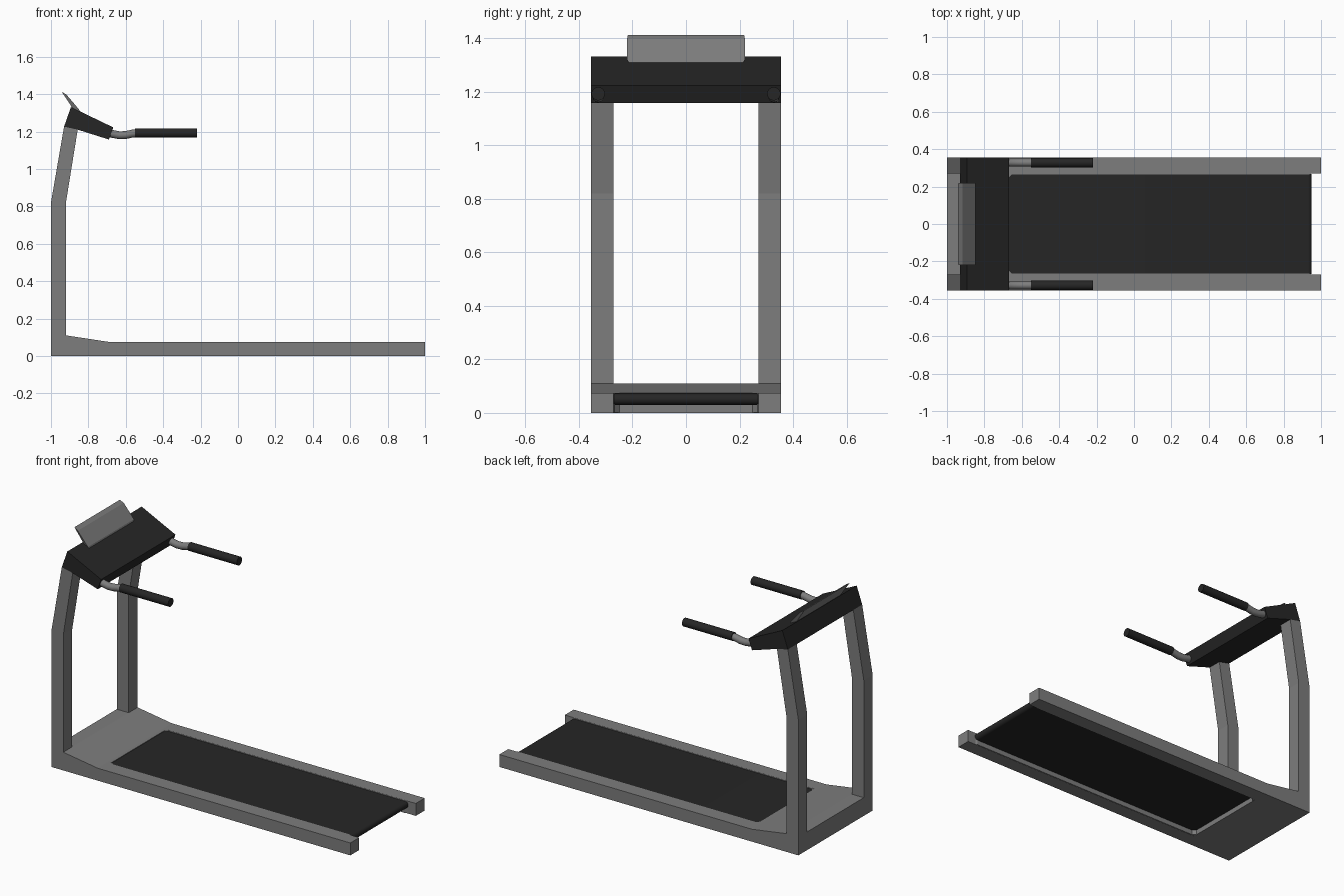
import bpy, bmesh, math
from mathutils import Vector

if "Cube" in bpy.data.objects:
    bpy.data.objects.remove(bpy.data.objects["Cube"])


def material(name, v):
    m = bpy.data.materials.new(name)
    m.diffuse_color = (v, v, v, 1)
    m.use_nodes = True
    m.node_tree.nodes["Principled BSDF"].inputs["Base Color"].default_value = m.diffuse_color
    return m


GREY = material("frame grey", 0.205)
BLACK = material("rubber black", 0.019)


def finish(name, bm, mat, mirror=False, smooth=False):
    bmesh.ops.recalc_face_normals(bm, faces=bm.faces)
    me = bpy.data.meshes.new(name)
    bm.to_mesh(me)
    bm.free()
    me.materials.append(mat)
    if smooth:
        for p in me.polygons:
            p.use_smooth = True
        me.set_sharp_from_angle(angle=math.radians(35))
    ob = bpy.data.objects.new(name, me)
    bpy.context.collection.objects.link(ob)
    if mirror:
        mod = ob.modifiers.new("Mirror", 'MIRROR')
        mod.use_axis = (False, True, False)
        mod.use_mirror_merge = False
    return ob


def loft(name, rings, mat, **kw):
    """Closed solid through rings holding equal numbers of points."""
    bm = bmesh.new()
    vs = [[bm.verts.new(p) for p in r] for r in rings]
    n = len(vs[0])
    for a, b in zip(vs, vs[1:]):
        for i in range(n):
            j = (i + 1) % n
            bm.faces.new((a[i], a[j], b[j], b[i]))
    bm.faces.new(vs[0])
    bm.faces.new(vs[-1])
    return finish(name, bm, mat, **kw)


def profile(name, pts, y0, y1, mat, **kw):
    """Side profile in x,z pulled along y."""
    return loft(name, [[(x, y, z) for x, z in pts] for y in (y0, y1)], mat, **kw)


def tube(name, path, y, r, mat, sides=20):
    """Round tube along an x,z path, mirrored to both sides."""
    pts = [Vector((x, y, z)) for x, z in path]
    rings = []
    for i, p in enumerate(pts):
        t = (pts[min(i + 1, len(pts) - 1)] - pts[max(i - 1, 0)]).normalized()
        up = Vector((-t.z, 0, t.x))
        side = Vector((0, 1, 0))
        rings.append([p + r * (math.cos(a) * side + math.sin(a) * up)
                      for a in (k * math.tau / sides for k in range(sides))])
    return loft(name, rings, mat, mirror=True, smooth=True)


# Side rails with bent uprights
profile("side_rail_and_upright",
        [(-1, 0), (1, 0), (1, 0.075), (-0.69, 0.075), (-0.92, 0.11),
         (-0.92, 0.82), (-0.857, 1.21), (-0.93, 1.226), (-1, 0.82)],
        0.27, 0.355, GREY, mirror=True)

# Front motor cover between the rails
profile("motor_cover",
        [(-1, 0), (-0.67, 0), (-0.67, 0.075), (-0.69, 0.075), (-0.92, 0.11), (-1, 0.11)],
        -0.27, 0.27, GREY)

# Thin lip around the belt, with cut front corners
lip = [(-0.68, 0.275), (0.935, 0.275), (0.945, 0.27), (0.935, 0.265),
       (-0.652, 0.265), (-0.67, 0.248), (-0.68, 0.248)]
loft("belt_lip", [[(x, y, z) for x, y in lip] for z in (0.001, 0.0745)],
     GREY, mirror=True)

# Running belt with a rounded rear end
r, zc = 0.021, 0.051
end = [(0.929 + r * math.cos(a), zc + r * math.sin(a))
       for a in (math.radians(-90 + 18 * k) for k in range(11))]
profile("running_belt", [(-0.672, zc - r)] + end + [(-0.672, zc + r)],
        -0.2685, 0.2685, BLACK, smooth=True)

# Console
profile("console",
        [(-0.93, 1.226), (-0.857, 1.21), (-0.69, 1.157), (-0.667, 1.222), (-0.893, 1.331)],
        -0.355, 0.355, BLACK)

# Tablet rest, narrowing slightly at its foot
rest = [(-0.942, 1.412, 0.217), (-0.918, 1.398, 0.22),
        (-0.85, 1.318, 0.22), (-0.846, 1.306, 0.21), (-0.885, 1.325, 0.21)]
loft("tablet_rest", [[(x, s * y, z) for x, z, y in rest] for s in (-1, 1)], GREY)

# Handle arms and grips
tube("handle_arm", [(-0.70, 1.197), (-0.67, 1.187), (-0.635, 1.18), (-0.60, 1.181),
                    (-0.565, 1.189), (-0.53, 1.192)], 0.328, 0.021, GREY)
tube("handle_grip", [(-0.55, 1.192), (-0.22, 1.192)], 0.328, 0.025, BLACK)
